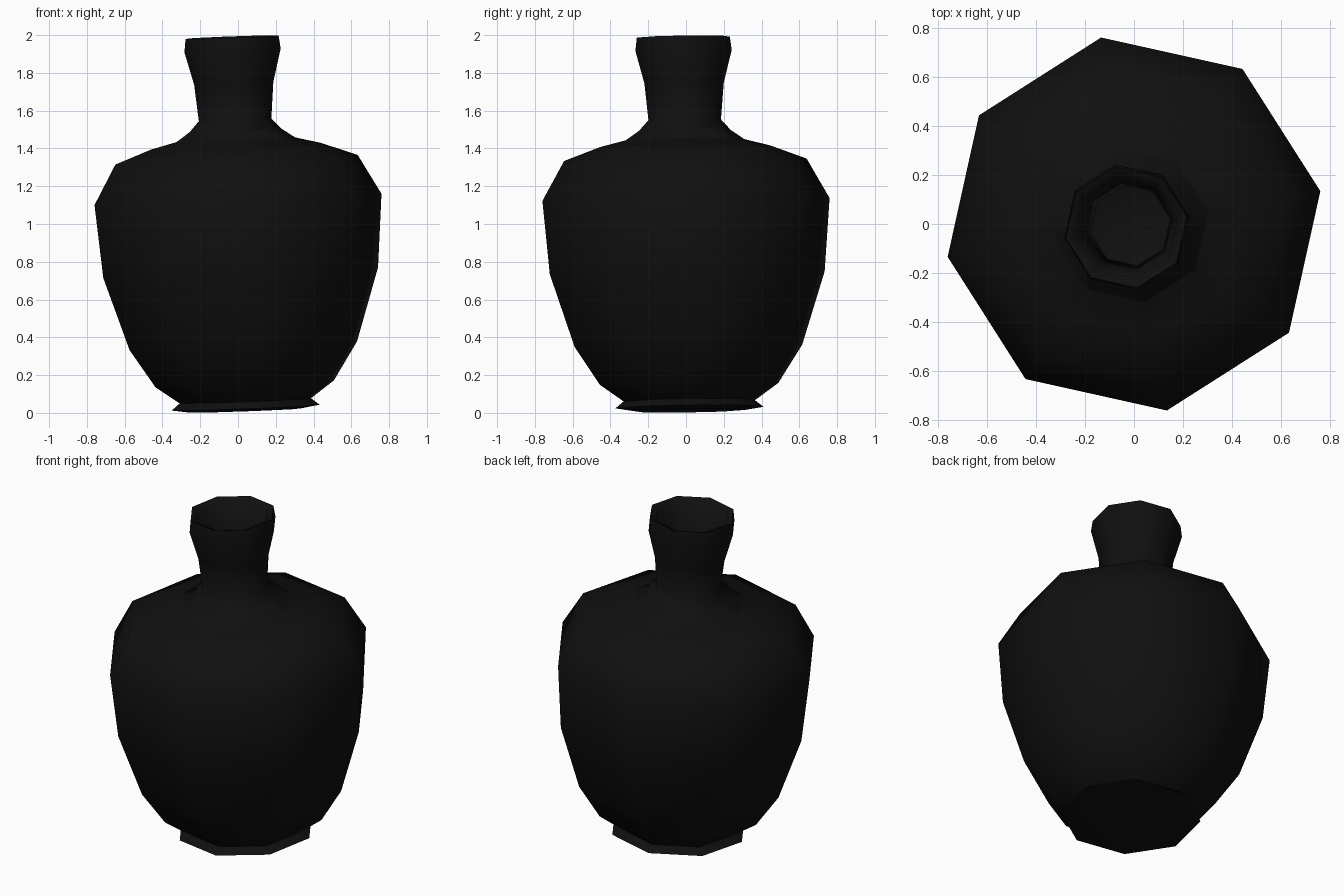
import bpy, bmesh, math
from mathutils import Vector, Matrix

if "Cube" in bpy.data.objects:
    bpy.data.objects.remove(bpy.data.objects["Cube"])

SIDES = 8
TURN = math.radians(10)
PIVOT = Vector((0, 0, 1.13))
AXIS = Vector((-0.0366, -0.0165, 1)).normalized()   # the vase leans slightly

# (radius, height) from the underside, up the outside, over the lip and down the inside
PROFILE = [
    (0.30, 0.012), (0.398, 0.027), (0.353, 0.063),            # foot
    (0.48, 0.153), (0.612, 0.355), (0.739, 0.742),            # body
    (0.772, 1.13), (0.652, 1.34), (0.457, 1.412), (0.284, 1.455),  # shoulder
    (0.195, 1.552), (0.213, 1.745), (0.259, 1.92), (0.25, 1.99),   # neck
    (0.212, 1.975), (0.18, 1.745), (0.165, 1.552),            # inner neck
    (0.43, 1.37), (0.72, 1.12), (0.69, 0.742), (0.56, 0.37), (0.30, 0.12),  # hollow
]

black = bpy.data.materials.new("black glaze")
black.diffuse_color = (0.005, 0.005, 0.005, 1)
black.use_nodes = True
black.node_tree.nodes["Principled BSDF"].inputs["Base Color"].default_value = black.diffuse_color

# Lathe the profile into an octagonal vase
bm = bmesh.new()
rings = []
for r, z in PROFILE:
    ring = []
    for i in range(SIDES):
        a = TURN + i * math.tau / SIDES
        ring.append(bm.verts.new((r * math.cos(a), r * math.sin(a), z)))
    rings.append(ring)
for low, high in zip(rings, rings[1:]):
    for i in range(SIDES):
        j = (i + 1) % SIDES
        bm.faces.new((low[i], low[j], high[j], high[i]))
bm.faces.new(rings[0][::-1])     # underside
bm.faces.new(rings[-1])          # inner floor

# Lean about the belly
lean = Vector((0, 0, 1)).rotation_difference(AXIS).to_matrix().to_4x4()
bm.transform(Matrix.Translation(PIVOT) @ lean @ Matrix.Translation(-PIVOT))
bmesh.ops.recalc_face_normals(bm, faces=bm.faces)

mesh = bpy.data.meshes.new("vase")
bm.to_mesh(mesh)
bm.free()
mesh.materials.append(black)
vase = bpy.data.objects.new("vase", mesh)
bpy.context.collection.objects.link(vase)

# Soft shading with crisp foot and lip
bpy.context.view_layer.objects.active = vase
vase.select_set(True)
bpy.ops.object.shade_smooth_by_angle(angle=math.radians(60))
